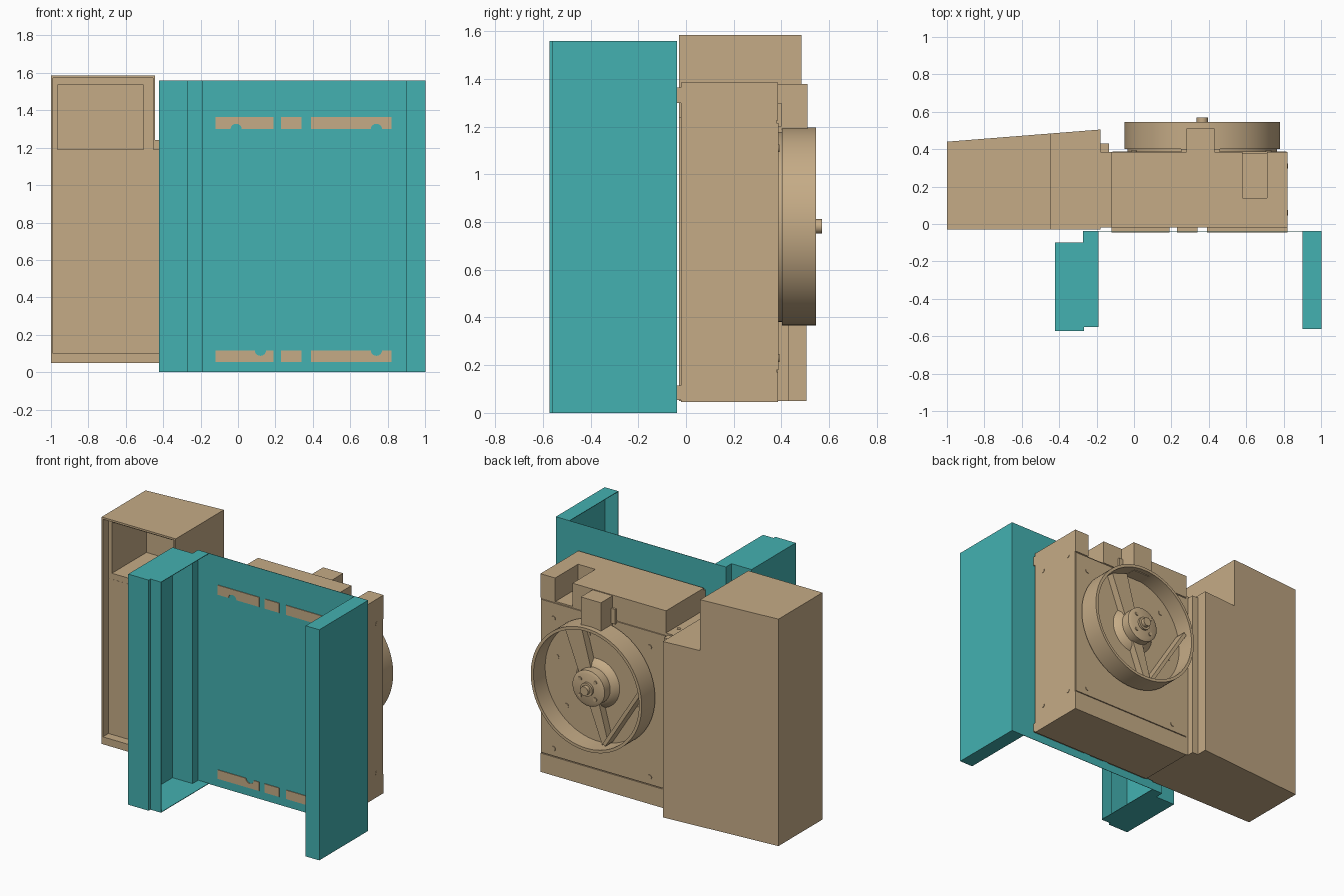
import bpy, bmesh, math
from mathutils import Matrix, Vector

old = bpy.data.objects.get("Cube")
if old:
    bpy.data.objects.remove(old, do_unlink=True)


def material(name, color):
    m = bpy.data.materials.new(name)
    m.use_nodes = True
    m.diffuse_color = color
    m.node_tree.nodes["Principled BSDF"].inputs["Base Color"].default_value = color
    return m


TAN = material("tan", (0.56, 0.41, 0.24, 1))
TEAL = material("teal", (0.057, 0.44, 0.44, 1))


def finish(name, bm, mat):
    bmesh.ops.recalc_face_normals(bm, faces=bm.faces)
    mesh = bpy.data.meshes.new(name)
    bm.to_mesh(mesh)
    bm.free()
    ob = bpy.data.objects.new(name, mesh)
    bpy.context.collection.objects.link(ob)
    mesh.materials.append(mat)
    return ob


def prism(name, pts, lo, hi, axis="z", mat=TAN):
    """Extrude a flat outline along z (outline is x, y) or along y (outline is x, z)."""
    place = (lambda a, b: (a, b, lo)) if axis == "z" else (lambda a, b: (a, lo, b))
    step = (0, 0, hi - lo) if axis == "z" else (0, hi - lo, 0)
    bm = bmesh.new()
    face = bm.faces.new([bm.verts.new(place(a, b)) for a, b in pts])
    ext = bmesh.ops.extrude_face_region(bm, geom=[face])
    bmesh.ops.translate(bm, vec=step, verts=[g for g in ext["geom"] if isinstance(g, bmesh.types.BMVert)])
    return finish(name, bm, mat)


def box(name, x, y, z, mat=TAN):
    return prism(name, [(x[0], y[0]), (x[1], y[0]), (x[1], y[1]), (x[0], y[1])], z[0], z[1], mat=mat)


def lathe(name, profile, center, axis="y", segments=64):
    """Spin (radius, offset) pairs about the y or x axis through center."""
    bm = bmesh.new()
    vs = [bm.verts.new((r, 0, h)) for r, h in profile]
    es = [bm.edges.new(p) for p in zip(vs, vs[1:])]
    bmesh.ops.spin(bm, geom=vs + es, cent=(0, 0, 0), axis=(0, 0, 1), angle=math.tau, steps=segments)
    bmesh.ops.remove_doubles(bm, verts=bm.verts, dist=0.0005)
    turn = Matrix.Rotation(-math.pi / 2, 4, "X") if axis == "y" else Matrix.Rotation(math.pi / 2, 4, "Y")
    if axis == "z":
        turn = Matrix()
    bm.transform(Matrix.Translation(center) @ turn)
    ob = finish(name, bm, TAN)
    bpy.ops.object.select_all(action="DESELECT")
    bpy.context.view_layer.objects.active = ob
    ob.select_set(True)
    bpy.ops.object.shade_smooth_by_angle(angle=math.radians(35))
    return ob


def disc(name, r, height, center, axis="y", segments=16):
    return lathe(name, [(0, 0), (r, 0), (r, height), (0, height)], center, axis, segments)


def cut(ob, *cutters):
    for c in cutters:
        c.hide_render = True
        c.hide_set(True)
        mod = ob.modifiers.new("cut", "BOOLEAN")
        mod.operation = "DIFFERENCE"
        mod.object = c
        mod.solver = "EXACT"


# Teal folded sheet with capped channels at both sides
H = 1.56
path = [(-.19, -.55), (-.27, -.55), (-.27, -.57), (-.42, -.57), (-.42, -.10),
        (-.27, -.10), (-.27, -.04), (1, -.04), (1, -.56), (.9, -.56)]
bm = bmesh.new()
rows = [[bm.verts.new((x, y, z)) for x, y in path] for z in (0, H)]
for i in range(len(path) - 1):
    bm.faces.new((rows[0][i], rows[0][i + 1], rows[1][i + 1], rows[1][i]))
wall = finish("wall_sheet", bm, TEAL)
sol = wall.modifiers.new("thickness", "SOLIDIFY")
sol.thickness = 0.004
sol.offset = 0
for label, z in (("bottom", 0), ("top", H - 0.004)):
    prism(f"right_channel_{label}", path[:7] + [(-.19, -.04)], z, z + 0.004, mat=TEAL)
    prism(f"left_channel_{label}", path[7:] + [(.9, -.04)], z, z + 0.004, mat=TEAL)


# Mounting tabs showing through the sheet, with round notches toward the middle
def tab(name, x0, x1, outer, inner, notches):
    pts = [(x0, outer), (x0, inner)]
    side = 1 if outer > inner else -1
    for n in notches:
        for k in range(9):
            a = math.pi * k / 8
            pts.append((n - 0.03 * math.cos(a), inner + side * 0.028 * math.sin(a)))
    prism(name, pts + [(x1, inner), (x1, outer)], -0.046, -0.019, "y")


for label, outer, inner, first in (("upper", 1.365, 1.30, -.01), ("lower", .055, .115, .12)):
    tab(label + "_tab_right", -.12, .19, outer, inner, [first])
    tab(label + "_tab_middle", .23, .34, outer, inner, [])
    tab(label + "_tab_left", .39, .82, outer, inner, [.74])

# Main housing with a slot in its top shelf
X = (-.12, .82)
box("housing", X, (-.02, .38), (.045, 1.225))
box("shelf_front", X, (-.02, .14), (1.225, 1.385))
box("shelf_right", (X[0], .58), (.14, .385), (1.225, 1.385))
box("shelf_left", (.71, X[1]), (.14, .385), (1.225, 1.385))
box("back_panel", (-.115, .815), (.38, .388), (.18, 1.215))
box("lower_trim", X, (.38, .385), (.045, .172))
box("drive_box", (.28, .43), (.385, .51), (1.17, 1.38))
box("drive_box_bracket", (.25, .46), (.38, .40), (1.2, 1.30))

# Fasteners on the panel and on the left side
for x in (0, .72):
    for z in (.23, 1.11):
        disc("panel_screw", .016, .006, (x, .387, z))
for y in (.06, .31):
    for z in (.21, 1.22):
        disc("side_screw", .014, .004, (.819, y, z), "x")

# Round fan drum, open to the back
C = Vector((.365, 0, .782))
lathe("drum", [(0, .38), (.40, .38), (.40, .402), (.415, .402), (.415, .545), (.395, .545),
               (.395, .42), (0, .42)], C, segments=96)
lathe("hub", [(0, .41), (.17, .41), (.14, .45), (.12, .46), (.12, .52), (.10, .53), (0, .53)], C)
lathe("hub_pin", [(0, .53), (.045, .53), (.045, .545), (.03, .545), (.03, .57), (0, .57)], C, segments=32)
for k in range(4):
    a = math.tau * (k + .5) / 4
    disc("hub_bolt", .013, .008, C + Vector((.08 * math.cos(a), .528, .08 * math.sin(a))))
for k in range(6):
    a = math.tau * k / 6 + .3
    disc("drum_bolt", .016, .006, C + Vector((.32 * math.cos(a), .418, .32 * math.sin(a))))


# Struts inside the drum
def strut(name, a, b, wide_a, wide_b, top):
    a, b = Vector(a), Vector(b)
    n = (b - a).normalized().orthogonal()
    o = Vector((C.x, C.z))
    pts = [a + n * wide_a, b + n * wide_b, b - n * wide_b, a - n * wide_a]
    prism(name, [tuple(p + o) for p in pts], .415, top, "y")


strut("main_strut", (.15, .35), (-.09, -.375), .065, .025, .47)
strut("side_strut", (-.10, -.365), (-.38, .08), .012, .012, .50)

# Side duct: tapered body, raised at the far end, open at the front
duct = prism("duct", [(-1, -.03), (-.18, -.03), (-.18, .505), (-1, .44)], .05, 1.585)
cut(duct,
    box("duct_step_cutter", (-.445, 0), (-.2, .7), (1.24, 1.8)),
    box("duct_recess_cutter", (-.99, -.2), (-.2, .03), (.10, 1.19)),
    box("duct_mouth_cutter", (-.99, -.455), (-.2, .031), (1.15, 1.572)),
    box("duct_cavity_cutter", (-.965, -.505), (-.1, .40), (1.19, 1.535)))

# Connecting flange between duct and housing
box("flange", (-.181, -.119), (-.02, .385), (.05, 1.235))
box("flange_strip", (-.181, -.135), (.38, .43), (.05, 1.225))
for y in (.04, .29):
    disc("flange_screw", .013, .005, (-.15, y, 1.234), "z")
